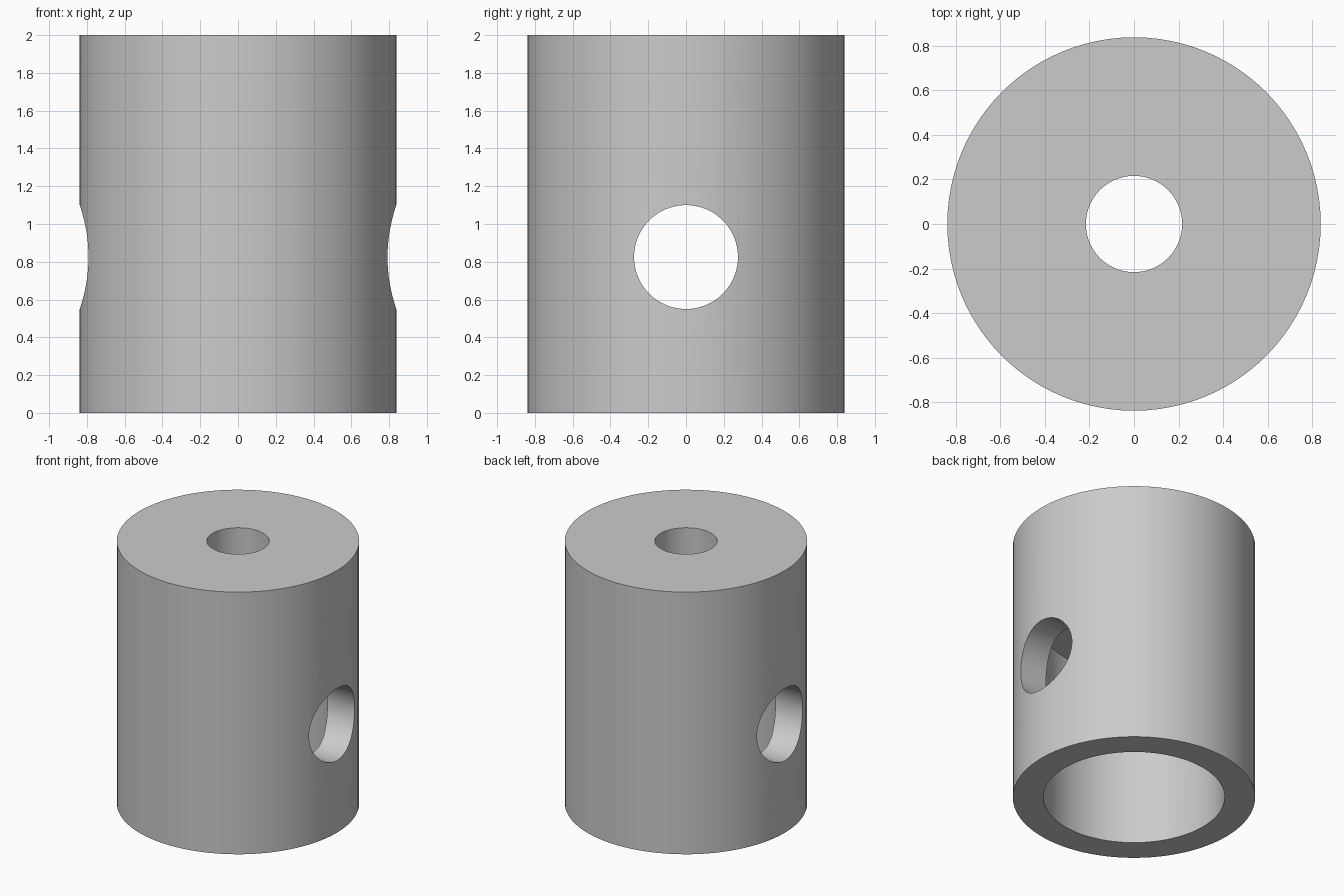
import bpy, bmesh, math
from mathutils import Vector

HEIGHT = 2.0
OUTER_R = 0.838    # outside wall
BORE_R = 0.627     # wide bore, open at the bottom
BORE_TOP = 1.35    # ceiling of the wide bore
TOP_R = 0.216      # small hole through the top
CROSS_R = 0.275    # cross hole along x
CROSS_Z = 0.825
SEGMENTS = 96

cube = bpy.data.objects.get("Cube")
if cube:
    bpy.data.objects.remove(cube, do_unlink=True)

grey = bpy.data.materials.new("plain_grey")
grey.use_nodes = True
colour = (0.6, 0.6, 0.6, 1.0)
grey.diffuse_color = colour
grey.node_tree.nodes["Principled BSDF"].inputs["Base Color"].default_value = colour

# Sleeve body: closed half section turned about z
profile = [(BORE_R, 0), (OUTER_R, 0), (OUTER_R, HEIGHT),
           (TOP_R, HEIGHT), (TOP_R, BORE_TOP), (BORE_R, BORE_TOP)]
bm = bmesh.new()
verts = [bm.verts.new((r, 0, z)) for r, z in profile]
edges = [bm.edges.new((v, verts[(i + 1) % len(verts)])) for i, v in enumerate(verts)]
bmesh.ops.spin(bm, geom=verts + edges, cent=Vector(), axis=Vector((0, 0, 1)),
               angle=math.tau, steps=SEGMENTS)
bmesh.ops.remove_doubles(bm, verts=bm.verts, dist=0.0001)
bmesh.ops.recalc_face_normals(bm, faces=bm.faces)
mesh = bpy.data.meshes.new("sleeve_body")
bm.to_mesh(mesh)
bm.free()
mesh.materials.append(grey)
body = bpy.data.objects.new("sleeve_body", mesh)
bpy.context.collection.objects.link(body)

# Cross hole through both side walls
bpy.ops.mesh.primitive_cylinder_add(vertices=SEGMENTS, radius=CROSS_R, depth=HEIGHT,
                                    location=(0, 0, CROSS_Z),
                                    rotation=(0, math.pi / 2, 0))
cutter = bpy.context.object
cutter.name = "cross_hole_cutter"
cutter.data.materials.append(grey)
cut = body.modifiers.new("cross_hole", 'BOOLEAN')
cut.operation = 'DIFFERENCE'
cut.solver = 'EXACT'
cut.object = cutter

# Apply the cut and discard the cutter
bpy.ops.object.select_all(action='DESELECT')
body.select_set(True)
bpy.context.view_layer.objects.active = body
bpy.ops.object.modifier_apply(modifier=cut.name)
bpy.data.objects.remove(cutter, do_unlink=True)
bpy.ops.object.shade_smooth_by_angle(angle=math.radians(30))
